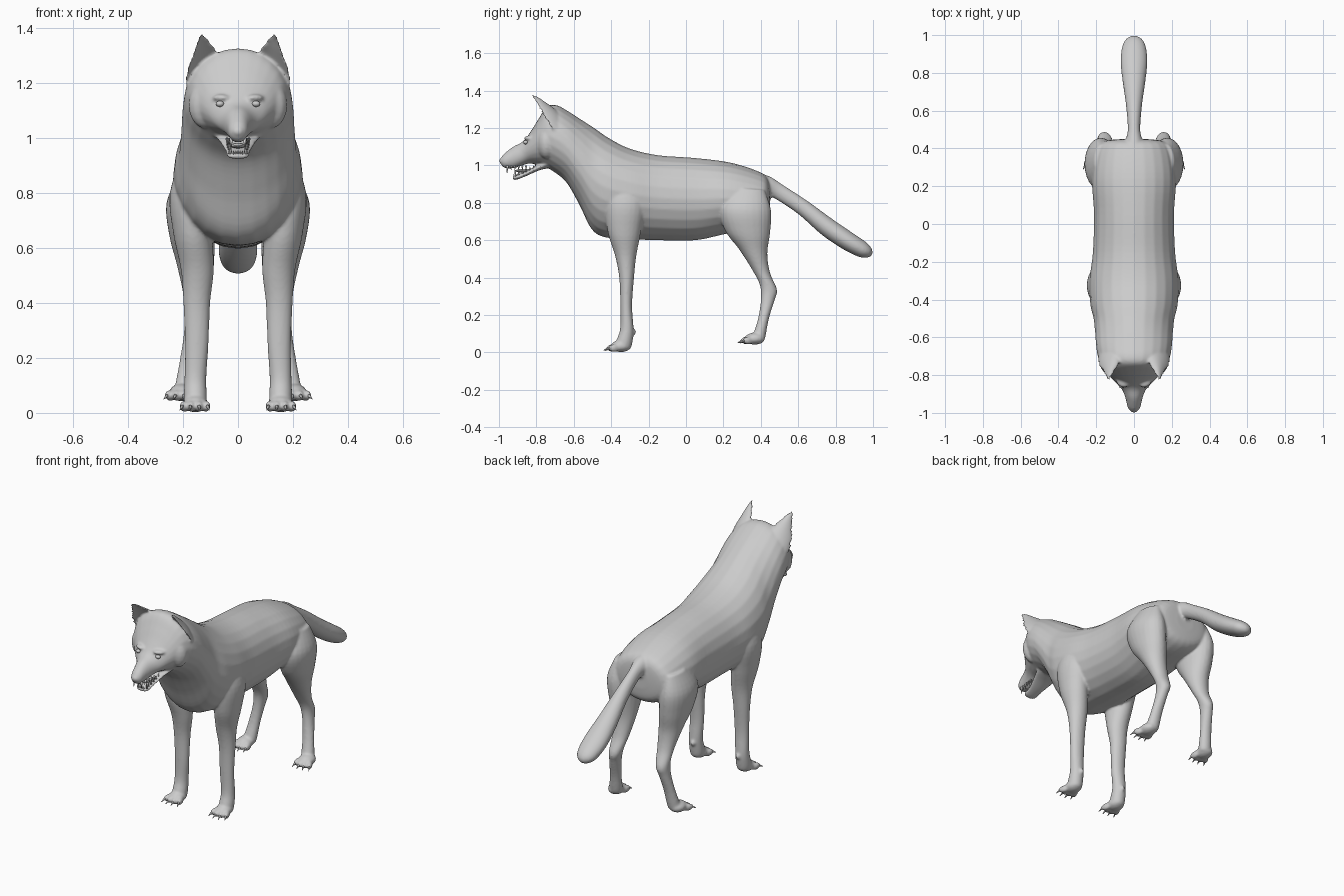
import bpy, bmesh, math
from mathutils import Vector

default = bpy.data.objects.get("Cube")
if default:
    bpy.data.objects.remove(default)

fur = bpy.data.materials.new("plain grey")
fur.use_nodes = True
fur.diffuse_color = (0.6, 0.6, 0.6, 1)
fur.node_tree.nodes["Principled BSDF"].inputs["Base Color"].default_value = (0.6, 0.6, 0.6, 1)

SEGMENTS, STEPS = 24, 5
skin_parts = []


def finish(name, bm, skin):
    bmesh.ops.recalc_face_normals(bm, faces=bm.faces)
    mesh = bpy.data.meshes.new(name)
    bm.to_mesh(mesh)
    bm.free()
    mesh.materials.append(fur)
    mesh.shade_smooth()
    obj = bpy.data.objects.new(name, mesh)
    bpy.context.collection.objects.link(obj)
    if skin:
        skin_parts.append(obj)
    return obj


def spline(a, b, c, d, t):
    return tuple(0.5 * (2 * q + (r - p) * t + (2 * p - 5 * q + 4 * r - s) * t * t
                 + (3 * q - p - 3 * r + s) * t ** 3) for p, q, r, s in zip(a, b, c, d))


def loft(name, rings, section, skin=True):
    """Skin a smooth tube through rings; section turns a ring into a point at an angle."""
    padded = [rings[0]] + rings + [rings[-1]]
    path = [spline(*padded[i:i + 4], k / STEPS) for i in range(len(rings) - 1) for k in range(STEPS)]
    path.append(rings[-1])
    bm = bmesh.new()
    loops = [[bm.verts.new(section(r, math.tau * k / SEGMENTS)) for k in range(SEGMENTS)] for r in path]
    for lower, upper in zip(loops, loops[1:]):
        for k in range(SEGMENTS):
            n = (k + 1) % SEGMENTS
            bm.faces.new((lower[k], lower[n], upper[n], upper[k]))
    bm.faces.new(loops[0])
    bm.faces.new(loops[-1])
    return finish(name, bm, skin)


def oval(side):
    """Ring: y, z of one edge, y, z of the other edge, half width, x of the centre."""
    def section(r, a):
        c, s = math.cos(a), math.sin(a)
        return (side * (r[5] if len(r) > 5 else 0) + r[4] * s,
                (r[0] + r[2]) / 2 + (r[0] - r[2]) / 2 * c,
                (r[1] + r[3]) / 2 + (r[1] - r[3]) / 2 * c)
    return section


def cupped(side):
    """Ring: inner edge, outer edge and depth, with the front wall pressed inwards."""
    def section(r, a):
        p, q = Vector(r[0:3]), Vector(r[3:6])
        s = math.sin(a)
        v = (p + q) / 2 + (p - q) / 2 * math.cos(a)
        v.y += r[6] * (s if s > 0 else -0.35 * s)
        v.x *= side
        return v
    return section


def ball(name, centre, size, skin=True, turn=0):
    bm = bmesh.new()
    bmesh.ops.create_uvsphere(bm, u_segments=16, v_segments=10, radius=1)
    obj = finish(name, bm, skin)
    obj.location, obj.scale, obj.rotation_euler.z = centre, size, turn
    return obj


def spike(name, base, tip, radius):
    base, tip = Vector(base), Vector(tip)
    bm = bmesh.new()
    bmesh.ops.create_cone(bm, cap_ends=True, segments=8, radius1=radius, radius2=radius * 0.15,
                          depth=(tip - base).length)
    obj = finish(name, bm, False)
    obj.location = (base + tip) / 2
    obj.rotation_euler = (tip - base).to_track_quat('Z', 'Y').to_euler()


def paw(name, side, x, y, z, splay):
    ball(name + "_pad", (side * x, y, z + .034), (.046, .055, .032))
    for i in range(4):
        k = (i - 1.5) / 1.5
        turn = k * .3 + splay
        out = Vector((side * math.sin(turn), -math.cos(turn), 0))
        root = Vector((side * (x + k * .036), y - .038 + abs(k) * .012, z + .024))
        ball(name + "_toe", root + out * .01, (.0155, .034, .021), True, side * turn)
        spike(name + "_claw", root + out * .034, root + out * .06 - Vector((0, 0, .014)), .007)


# Torso, neck and head in one long loft
loft("body", [
    (.45, .87, .45, .76, .06), (.437, .93, .435, .69, .16), (.39, .967, .37, .655, .2),
    (.24, 1.015, .22, .635, .222), (.05, 1.04, .05, .6, .212), (-.15, 1.055, -.15, .6, .218),
    (-.3, 1.09, -.28, .605, .235), (-.41, 1.145, -.43, .615, .232), (-.49, 1.2, -.505, .66, .215),
    (-.56, 1.245, -.57, .79, .207), (-.63, 1.29, -.64, .91, .202), (-.69, 1.322, -.71, .968, .192),
    (-.74, 1.318, -.76, .995, .17), (-.785, 1.255, -.8, 1.005, .14), (-.825, 1.19, -.84, 1.01, .105),
    (-.87, 1.13, -.875, 1.0, .066), (-.925, 1.1, -.92, .985, .045), (-.975, 1.06, -.965, .985, .034),
    (-.993, 1.035, -.985, .998, .02)], oval(1))

# Muzzle details
loft("lower_jaw", [
    (-.74, 1.03, -.74, .985, .085), (-.8, 1.0, -.79, .972, .068), (-.86, .967, -.855, .943, .048),
    (-.91, .948, -.905, .924, .042), (-.93, .942, -.925, .924, .025)], oval(1))
ball("nose", (0, -.982, 1.024), (.023, .018, .017))
ball("tongue", (0, -.865, .972), (.026, .05, .01), False)

# Tail
loft("tail", [
    (.37, .965, .41, .83, .06), (.45, .94, .44, .835, .045), (.52, .895, .48, .82, .033),
    (.65, .81, .6, .74, .042), (.78, .715, .725, .63, .06), (.89, .64, .835, .555, .071),
    (.96, .592, .92, .513, .062), (.99, .56, .965, .507, .042), (.999, .535, .99, .515, .012)], oval(1))

for side, label in ((1, "left"), (-1, "right")):
    # Legs
    loft(label + "_front_leg", [
        (-.4, .95, -.26, .95, .035, .16), (-.43, .8, -.22, .8, .068, .18), (-.42, .65, -.24, .65, .07, .165),
        (-.38, .52, -.265, .52, .06, .148), (-.357, .4, -.278, .4, .049, .15), (-.351, .25, -.288, .25, .043, .15),
        (-.352, .13, -.28, .12, .04, .155), (-.37, .07, -.287, .05, .042, .155),
        (-.38, .035, -.295, .02, .04, .155)], oval(side))
    loft(label + "_hind_leg", [
        (.25, .88, .42, .87, .04, .17), (.18, .77, .455, .76, .083, .177), (.21, .65, .45, .64, .082, .168),
        (.285, .55, .435, .53, .068, .155), (.355, .44, .45, .425, .05, .15), (.395, .36, .487, .335, .039, .156),
        (.4, .28, .474, .28, .033, .165), (.385, .18, .443, .18, .034, .18), (.36, .1, .425, .085, .038, .192),
        (.35, .075, .415, .06, .036, .195)], oval(side))
    paw(label + "_front_paw", side, .155, -.348, 0, .05)
    paw(label + "_hind_paw", side, .205, .368, .04, .2)
    ball(label + "_wrist_pad", (side * .15, -.28, .11), (.014, .014, .016))

    # Ears
    loft(label + "_ear", [
        (.065, -.7, 1.26, .19, -.71, 1.19, .06), (.075, -.745, 1.315, .188, -.755, 1.24, .06),
        (.098, -.785, 1.347, .167, -.79, 1.3, .045), (.117, -.81, 1.37, .15, -.815, 1.348, .026),
        (.128, -.832, 1.381, .142, -.834, 1.372, .014)], cupped(side))

    # Brows, eyes and cheeks
    ball(label + "_brow", (side * .062, -.84, 1.146), (.034, .024, .013), True, side * .5)
    ball(label + "_eye", (side * .066, -.857, 1.124), (.015, .013, .011), False)
    ball(label + "_cheek", (side * .12, -.745, 1.12), (.06, .05, .085))

    # Teeth
    spike(label + "_upper_fang", (side * .024, -.955, 1.0), (side * .026, -.957, .958), .007)
    spike(label + "_lower_fang", (side * .029, -.91, .942), (side * .027, -.915, .98), .006)
    for i in range(5):
        y = -.935 + i * .02
        x = side * (.028 + i * .003)
        spike(label + "_upper_tooth", (x, y, 1.0), (x, y, .975), .006)
        spike(label + "_lower_tooth", (x, y + .04, .95 + i * .007), (x, y + .04, .973 + i * .007), .006)
for i in range(-2, 3):
    spike("lower_front_tooth", (i * .008, -.92, .938), (i * .008, -.922, .955), .004)

# Fuse the skin parts into one smooth surface
with bpy.context.temp_override(active_object=skin_parts[0], object=skin_parts[0],
                               selected_objects=skin_parts, selected_editable_objects=skin_parts):
    bpy.ops.object.join()
skin = skin_parts[0]
skin.name = "skin"
remesh = skin.modifiers.new("fuse", 'REMESH')
remesh.mode, remesh.voxel_size, remesh.use_smooth_shade = 'VOXEL', .0065, True
soften = skin.modifiers.new("soften", 'SMOOTH')
soften.factor, soften.iterations = .5, 8
